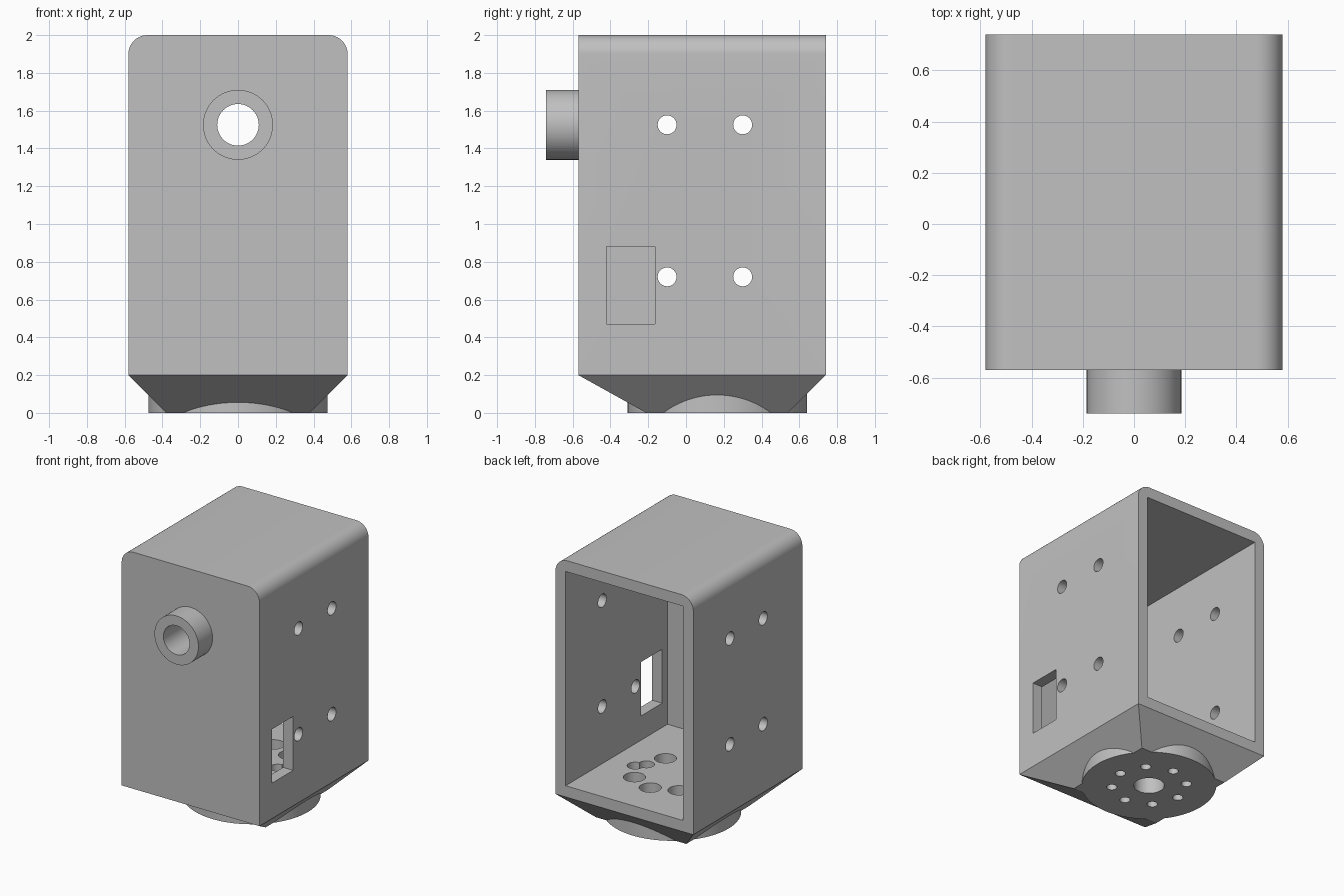
import bpy, bmesh
from math import pi, sin, cos, radians
from mathutils import Matrix, Vector

cube = bpy.data.objects.get("Cube")
if cube:
    bpy.data.objects.remove(cube, do_unlink=True)

# Main sizes
HALF_W, FRONT, BACK = 0.58, -0.57, 0.74
SHOULDER, TOP, FILLET, WALL = 0.2, 2.0, 0.1, 0.085
FLOOR = SHOULDER + WALL
HUB_Y, HUB_R, RING_R = 0.165, 0.475, 0.265
BORE_Z = 1.525

grey = bpy.data.materials.new("matte grey")
grey.use_nodes = True
colour = (0.53, 0.53, 0.53, 1)
grey.diffuse_color = colour
grey.node_tree.nodes["Principled BSDF"].inputs["Base Color"].default_value = colour


def to_object(name, bm):
    bmesh.ops.recalc_face_normals(bm, faces=bm.faces)
    mesh = bpy.data.meshes.new(name)
    bm.to_mesh(mesh)
    bm.free()
    mesh.materials.append(grey)
    obj = bpy.data.objects.new(name, mesh)
    bpy.context.collection.objects.link(obj)
    return obj


def box(name, low, high):
    bm = bmesh.new()
    low, high = Vector(low), Vector(high)
    bmesh.ops.create_cube(bm, size=1, matrix=Matrix.Translation((low + high) / 2)
                          @ Matrix.Diagonal((*(high - low), 1)))
    return to_object(name, bm)


def cylinder(name, start, end, radius, sides=48):
    bm = bmesh.new()
    start, end = Vector(start), Vector(end)
    axis = end - start
    turn = axis.to_track_quat("Z", "Y").to_matrix().to_4x4()
    bmesh.ops.create_cone(bm, cap_ends=True, segments=sides, radius1=radius, radius2=radius,
                          depth=axis.length, matrix=Matrix.Translation((start + end) / 2) @ turn)
    return to_object(name, bm)


def combine(target, tool, operation):
    mod = target.modifiers.new(operation.lower(), "BOOLEAN")
    mod.operation, mod.solver, mod.object = operation, "EXACT", tool
    bpy.context.view_layer.objects.active = target
    bpy.ops.object.modifier_apply(modifier=mod.name)
    bpy.data.objects.remove(tool, do_unlink=True)


# Housing: arched profile pushed from front to back
bm = bmesh.new()
profile = [(-HALF_W, SHOULDER), (HALF_W, SHOULDER)]
for cx, first in ((HALF_W - FILLET, 0), (FILLET - HALF_W, 90)):
    for step in range(11):
        a = radians(first + step * 9)
        profile.append((cx + FILLET * cos(a), TOP - FILLET + FILLET * sin(a)))
face = bm.faces.new([bm.verts.new((x, FRONT, z)) for x, z in profile])
pushed = bmesh.ops.extrude_face_region(bm, geom=[face], use_keep_orig=True)["geom"]
bmesh.ops.translate(bm, vec=(0, BACK - FRONT, 0),
                    verts=[v for v in pushed if isinstance(v, bmesh.types.BMVert)])
bmesh.ops.recalc_face_normals(bm, faces=bm.faces)

# Tapered underside
bottom = min(bm.faces, key=lambda f: f.calc_center_median().z)
taper = bmesh.ops.extrude_discrete_faces(bm, faces=[bottom])["faces"][0]
for v in taper.verts:
    v.co = (0.38 if v.co.x > 0 else -0.38, HUB_Y + (0.375 if v.co.y > 0 else -0.375), 0)
housing = to_object("housing", bm)

# Mounting hub and front collar
combine(housing, cylinder("hub", (0, HUB_Y, 0), (0, HUB_Y, 0.24), HUB_R, 96), "UNION")
combine(housing, cylinder("collar", (0, FRONT - 0.17, BORE_Z), (0, FRONT + 0.04, BORE_Z), 0.185, 64),
        "UNION")

# Open cavity at the back
combine(housing, box("cavity", (WALL - HALF_W, FRONT + WALL, FLOOR),
                     (HALF_W - WALL, BACK + 0.2, TOP - WALL)), "DIFFERENCE")

# Front bore, side window and side screw holes
combine(housing, cylinder("bore", (0, -1, BORE_Z), (0, 0, BORE_Z), 0.11), "DIFFERENCE")
combine(housing, box("window", (0.3, -0.42, 0.47), (0.8, -0.165, 0.88)), "DIFFERENCE")
for y in (-0.1, 0.3):
    for z in (0.72, BORE_Z):
        combine(housing, cylinder("side_hole", (-1, y, z), (1, y, z), 0.05, 32), "DIFFERENCE")

# Hub: blind centre bore and a ring of counterbored screw holes
combine(housing, cylinder("centre_bore", (0, HUB_Y, -0.1), (0, HUB_Y, 0.2), 0.108), "DIFFERENCE")
for i in range(8):
    a = i * pi / 4
    x, y = RING_R * cos(a), HUB_Y + RING_R * sin(a)
    combine(housing, cylinder("screw_hole", (x, y, -0.1), (x, y, 0.4), 0.037, 24), "DIFFERENCE")
    # The first recess is a pair of smaller overlapping pockets
    pockets = [(x, y, 0.077)] if i else [(x - 0.026, y - 0.03, 0.056), (x + 0.026, y + 0.03, 0.056)]
    for px, py, r in pockets:
        combine(housing, cylinder("recess", (px, py, 0.12), (px, py, 0.4), r, 32), "DIFFERENCE")

bpy.ops.object.select_all(action="DESELECT")
housing.select_set(True)
bpy.context.view_layer.objects.active = housing
bpy.ops.object.shade_smooth_by_angle(angle=radians(25))
